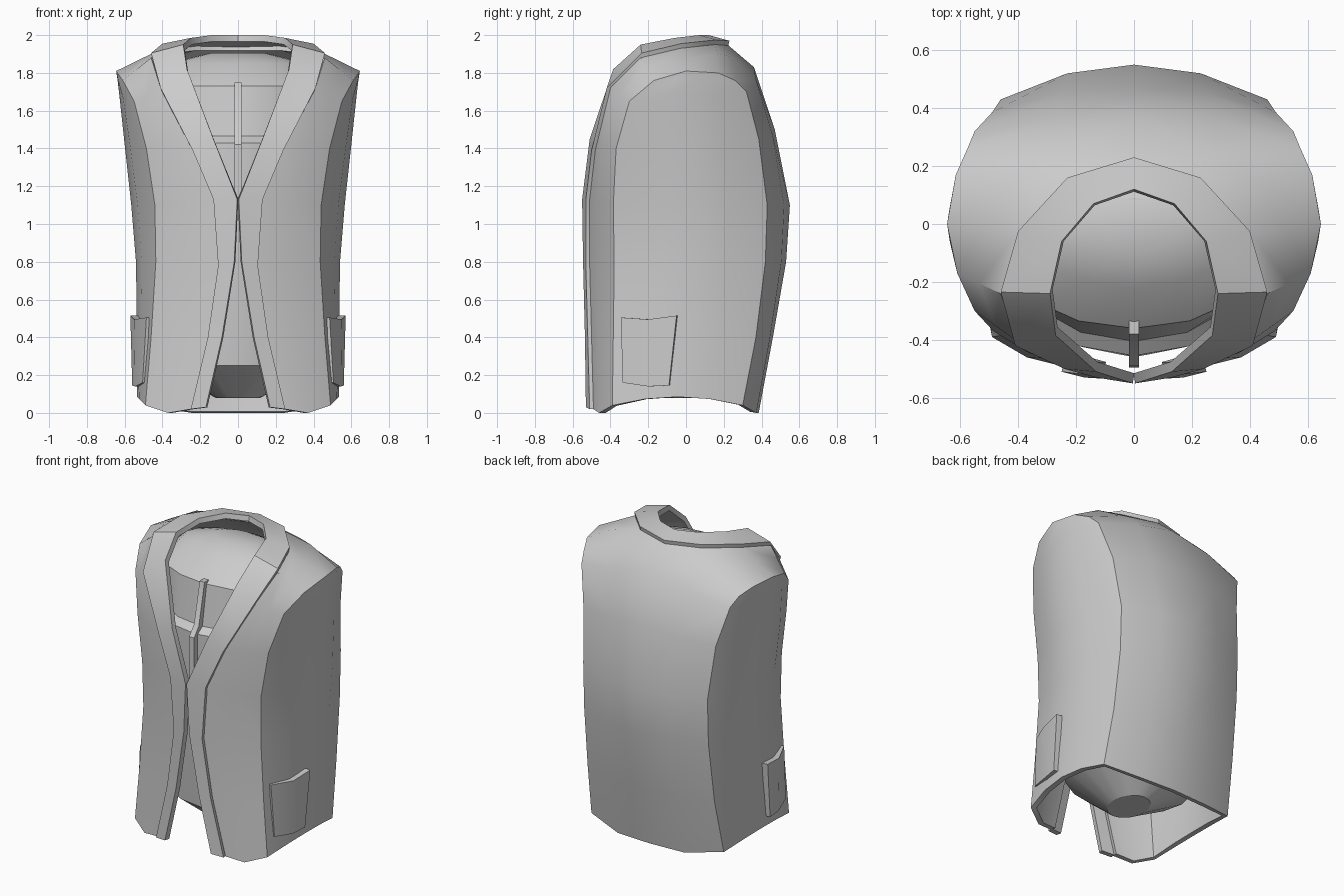
import bpy, bmesh, math
from mathutils import Vector as V

if "Cube" in bpy.data.objects:
    bpy.data.objects.remove(bpy.data.objects["Cube"])


def make(name, verts, faces, thick=0, mirror=True, angle=32):
    """Mesh with outward normals, optional mirror and inward thickness."""
    bm = bmesh.new()
    vs = [bm.verts.new(v) for v in verts]
    for f in faces:
        bm.faces.new([vs[i] for i in f])
    bmesh.ops.remove_doubles(bm, verts=bm.verts, dist=0.0005)
    bmesh.ops.recalc_face_normals(bm, faces=bm.faces)
    mid = V((0, 0, 1))
    if sum(f.normal.dot(f.calc_center_median() - mid) * f.calc_area() for f in bm.faces) < 0:
        bmesh.ops.reverse_faces(bm, faces=bm.faces)
    me = bpy.data.meshes.new(name)
    bm.to_mesh(me)
    bm.free()
    ob = bpy.data.objects.new(name, me)
    bpy.context.collection.objects.link(ob)
    bpy.ops.object.select_all(action='DESELECT')
    ob.select_set(True)
    bpy.context.view_layer.objects.active = ob
    if mirror:
        m = ob.modifiers.new("mirror", 'MIRROR')
        m.merge_threshold = 0.001
        bpy.ops.object.modifier_apply(modifier=m.name)
    if thick:
        s = ob.modifiers.new("thickness", 'SOLIDIFY')
        s.thickness = thick
        s.offset = -1
        bpy.ops.object.modifier_apply(modifier=s.name)
    bpy.ops.object.shade_smooth_by_angle(angle=math.radians(angle))
    return ob


def strip(rows, base=0):
    n = len(rows[0])
    return [(base + r * n + c, base + r * n + c + 1, base + (r + 1) * n + c + 1, base + (r + 1) * n + c)
            for r in range(len(rows) - 1) for c in range(n - 1)]


# Side seam, from front hem over the shoulder to back hem
seam = [V(p) for p in [
    (.49, -.39, .04), (.46, -.385, .4), (.435, -.38, .8), (.44, -.385, 1.1), (.485, -.37, 1.4),
    (.55, -.30, 1.65), (.61, -.17, 1.76), (.645, 0, 1.81), (.615, .17, 1.80), (.575, .26, 1.76),
    (.55, .32, 1.70), (.49, .385, 1.45), (.46, .43, 1.1), (.46, .42, .8), (.47, .37, .4), (.49, .30, .04)]]
# Lapel line up to the back of the neck, then down the centre back
inner = [V(p) for p in [
    (.25, -.49, .02), (.16, -.50, .4), (.105, -.51, .78), (.13, -.51, 1.13), (.24, -.48, 1.39),
    (.41, -.40, 1.72), (.46, -.24, 1.88), (.40, -.03, 1.93), (.23, .155, 1.95), (0, .225, 1.945),
    (0, .36, 1.83), (0, .47, 1.5), (0, .55, 1.1), (0, .53, .8), (0, .46, .4), (0, .385, .0)]]

# Vest front and back panels
rows = []
for i, (a, b) in enumerate(zip(seam, inner)):
    m = (a + b) / 2
    if i < 5:
        m.y -= .02
    elif i > 9:
        m.y += .03
    elif i > 7:
        m.z += .03
    if i in (0, 15):
        m.z = .0
    rows.append([a, m, b])
verts = [p for r in rows for p in r]
faces = strip(rows)

# Vest side panels, bowed outwards between the seams
mids = [(.535, .085), (.535, .4), (.54, .8), (.565, 1.1), (.60, 1.42), (.628, 1.68), (.638, 1.765)]
side = []
for i, (x, z) in enumerate(mids):
    a, b = seam[i], seam[15 - i]
    bulge = V((x, (a.y + b.y) / 2, z)) - (a + b) / 2
    side.append([a.lerp(b, k / 4) + bulge * w for k, w in enumerate((0, .75, 1, .75, 0))])
base = len(verts)
verts += [p for r in side for p in r]
faces += strip(side, base)
t = base + 30
faces += [(t, t + 1, 21), (t + 1, t + 2, 21), (t + 2, t + 3, 24, 21), (t + 3, t + 4, 24)]
make("vest_shell", verts, faces, thick=.035)

# Raised lapel band running round the neck
edge = [V(p) for p in [
    (.17, -.53, .03), (.085, -.535, .4), (.02, -.545, .8), (.004, -.55, 1.13), (.13, -.51, 1.45),
    (.27, -.385, 1.82), (.29, -.24, 1.95), (.25, -.06, 1.985), (.14, .07, 2.0), (0, .12, 2.0)]]
band = [[o + (V((0, -.02, 0)) if i < 6 else V((0, .005, .025))), n]
        for i, (o, n) in enumerate(zip(inner, edge))]
make("lapel_band", [p for r in band for p in r], strip(band), thick=.035)

# Hip pockets, slightly gaping at the top
pocket = [[V((.485, -.345, .505)), V((.55, -.2, .495)), V((.57, -.05, .515))],
          [V((.505, -.335, .16)), V((.545, -.2, .14)), V((.56, -.09, .145))]]
make("hip_pocket", [p for r in pocket for p in r], strip(pocket), thick=.04)

# Inner torso: stacked rings of (z, half width, front y, back y)
rings = [(.08, .12, -.2, .1), (.25, .42, -.40, .30), (.8, .46, -.45, .44), (1.1, .46, -.46, .46),
         (1.43, .49, -.455, .42), (1.465, .48, -.405, .41), (1.73, .50, -.36, .31),
         (1.85, .37, -.22, .19), (1.905, .15, -.1, .09)]
N = 16
verts = []
for z, hx, yf, yb in rings:
    for k in range(N):
        a = 2 * math.pi * k / N
        verts.append((hx * math.cos(a), (yf + yb) / 2 + (yb - yf) / 2 * math.sin(a), z))
faces = [(r * N + k, r * N + (k + 1) % N, (r + 1) * N + (k + 1) % N, (r + 1) * N + k)
         for r in range(len(rings) - 1) for k in range(N)]
faces += [tuple(range(N)), tuple(range((len(rings) - 1) * N, len(rings) * N))]
make("inner_torso", verts, faces, mirror=False, angle=28)

# Front fastening strip on the torso
prof = [(-.33, 1.75), (-.38, 1.75), (-.44, 1.48), (-.49, 1.42), (-.495, 1.12), (-.42, 1.12)]
n = len(prof)
verts = [(x, y, z) for x in (-.018, .018) for y, z in prof]
faces = [tuple(range(n)), tuple(range(n, 2 * n))]
faces += [(i, (i + 1) % n, n + (i + 1) % n, n + i) for i in range(n)]
make("front_strip", verts, faces, mirror=False)
